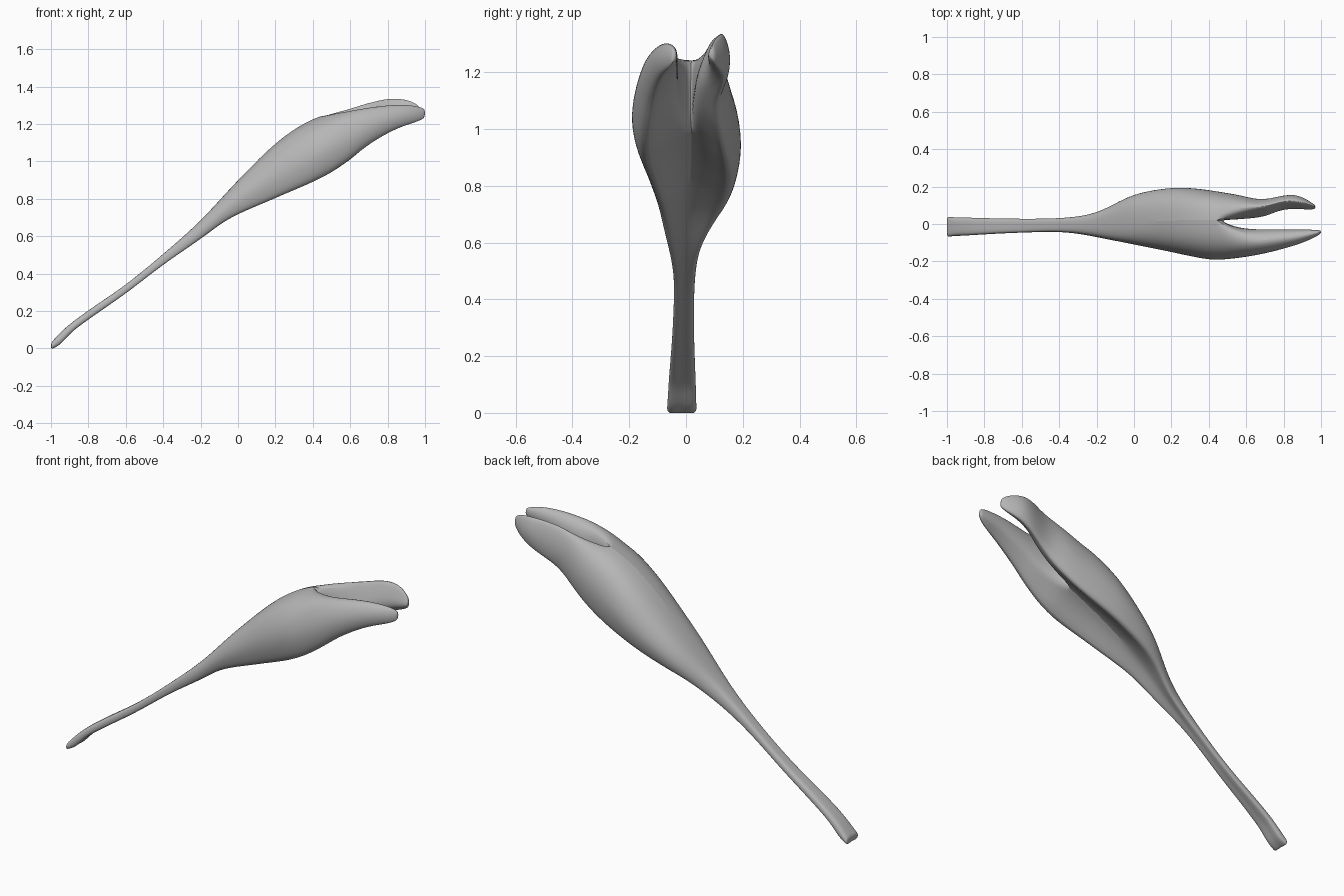
import bpy
import bmesh
from math import radians

cube = bpy.data.objects.get("Cube")
if cube:
    bpy.data.objects.remove(cube)

SPLIT, BODY_STEPS, PRONG_STEPS = 0.46, 28, 10


def curve(*keys):
    """Return a smooth function through (x, value) keys."""
    def slope(i):
        a, b = keys[max(i - 1, 0)], keys[min(i + 1, len(keys) - 1)]
        return (b[1] - a[1]) / (b[0] - a[0])

    def value(x):
        x = min(max(x, keys[0][0]), keys[-1][0])
        i = 0
        while i < len(keys) - 2 and x > keys[i + 1][0]:
            i += 1
        (x0, v0), (x1, v1) = keys[i], keys[i + 1]
        w = x1 - x0
        t = (x - x0) / w
        s = 1 - t
        return (v0 * s * s * (1 + 2 * t) + v1 * t * t * (3 - 2 * t)
                + w * t * s * (slope(i) * s - slope(i + 1) * t))
    return value


# Side profile shared by both lobes, up to the cleft
low_body = [(-1, -.003), (-.96, .008), (-.9, .08), (-.6, .295), (-.4, .447),
            (-.2, .585), (-.05, .69), (.2, .8), (.46, .915)]
top_body = [(-1, .03), (-.93, .105), (-.8, .203), (-.6, .342), (-.4, .505),
            (-.2, .685), (0, .9), (.2, 1.095), (.34, 1.195), (.46, 1.248)]
centre = [(-1, -.015), (-.4, -.008), (.1, .015), (SPLIT, .02)]

# Half cross-sections (inward-outward, low-high); the last two points
# form the wall of the cleft
handle_section = [(0, 1), (.35, 1), (.67, .96), (.9, .85), (1.02, .5),
                  (.98, .2), (.87, .05), (.7, 0), (.45, 0), (.2, .02),
                  (0, .03), (0, .4), (0, .7)]
body_section = [(0, 1), (.35, .98), (.67, .89), (.9, .71), (1.02, .45),
                (.97, .22), (.87, .04), (.72, -.01), (.45, .12), (.2, .21),
                (0, .24), (0, .5), (0, .77)]
left_section = [(.42, .92), (.58, 1.02), (.75, .97), (.93, .76), (1.03, .5),
                (1, .25), (.88, .04), (.7, -.03), (.45, .04), (.2, .13),
                (.02, .25), (0, .45), (.2, .7)]
right_section = [(.2, .93), (.45, 1.02), (.7, .96), (.92, .76), (1.03, .5),
                 (1, .25), (.88, .05), (.7, -.02), (.48, .07), (.25, .18),
                 (.06, .3), (-.02, .53), (.04, .77)]
ARC = len(body_section) - 2

# Each lobe continues into its own prong
lobes = [
    dict(tip=.97, section=left_section,
         low=curve(*low_body, (.6, 1.01), (.7, 1.095), (.85, 1.18), (.97, 1.235)),
         top=curve(*top_body, (.6, 1.285), (.8, 1.335), (.9, 1.33), (.97, 1.305)),
         inner=curve(*centre, (.6, .027), (.7, .04), (.8, .077), (.97, .075)),
         outer=curve((-1, .037), (-.6, .028), (-.35, .035), (-.2, .063),
                     (0, .156), (.2, .193), (.35, .188), (.55, .156),
                     (.68, .13), (.86, .156), (.97, .105))),
    dict(tip=1.0, section=right_section,
         low=curve(*low_body, (.6, 1.01), (.7, 1.09), (.85, 1.175), (1, 1.225)),
         top=curve(*top_body, (.6, 1.273), (.8, 1.3), (.9, 1.302), (1, 1.29)),
         inner=curve(*centre, (.52, -.008), (.6, -.025), (.8, -.03), (1, -.03)),
         outer=curve((-1, -.067), (-.6, -.046), (-.35, -.046), (-.1, -.09),
                     (.15, -.14), (.4, -.19), (.5, -.188), (.7, -.155),
                     (.9, -.1), (1, -.055))),
]


def mix(a, b, t):
    """Blend two cross-sections, with t held between 0 and 1."""
    t = min(max(t, 0), 1)
    return [(p[0] + (q[0] - p[0]) * t, p[1] + (q[1] - p[1]) * t)
            for p, q in zip(a, b)]


def ring(bm, lobe, x, shrink=1.0):
    """Add the cross-section vertices of one lobe at x."""
    section = mix(handle_section, body_section, (x + .4) / .5)
    section = mix(section, lobe["section"], (x - SPLIT) / .2)
    y0, y1 = lobe["inner"](x), lobe["outer"](x)
    z0, z1 = lobe["low"](x), lobe["top"](x)
    verts = []
    for point in section:
        u, v = (.5 + (c - .5) * shrink for c in point)
        verts.append(bm.verts.new((x, y0 + (y1 - y0) * u, z0 + (z1 - z0) * v)))
    return verts


def skin(bm, a, b, closed):
    """Join two cross-sections, leaving the seam open along the body."""
    n = len(a)
    for i in range(n if closed else ARC - 1):
        j = (i + 1) % n
        bm.faces.new((a[i], a[j], b[j], b[i]))


bm = bmesh.new()
for lobe in lobes:
    # Handle and swelling body, with a tight ring at the blunt end
    body_x = [-1 + (SPLIT + 1) * i / BODY_STEPS for i in range(BODY_STEPS + 1)]
    body_x.insert(1, -.99)
    body = [ring(bm, lobe, x) for x in body_x]
    for a, b in zip(body, body[1:]):
        skin(bm, a, b, False)
    bm.faces.new(body[0][:ARC])

    # Prong with a rounded tip
    reach = lobe["tip"] - SPLIT
    prong = [body[-1]]
    for i in range(1, PRONG_STEPS):
        prong.append(ring(bm, lobe, SPLIT + reach * i / PRONG_STEPS))
    prong.append(ring(bm, lobe, lobe["tip"] - .015, .88))
    prong.append(ring(bm, lobe, lobe["tip"], .6))
    for a, b in zip(prong, prong[1:]):
        skin(bm, a, b, True)
    bm.faces.new(prong[-1])

# Weld the two lobes along the seam
bmesh.ops.delete(bm, geom=[v for v in bm.verts if not v.link_faces], context='VERTS')
bmesh.ops.remove_doubles(bm, verts=bm.verts, dist=.0001)
bmesh.ops.recalc_face_normals(bm, faces=bm.faces)

mesh = bpy.data.meshes.new("forked_body")
bm.to_mesh(mesh)
bm.free()
forked_body = bpy.data.objects.new("forked_body", mesh)
bpy.context.collection.objects.link(forked_body)

# Plain grey surface
grey = bpy.data.materials.new("plain grey")
grey.use_nodes = True
colour = (.47, .47, .47, 1)
grey.diffuse_color = colour
grey.node_tree.nodes["Principled BSDF"].inputs["Base Color"].default_value = colour
mesh.materials.append(grey)

# Smooth finish
smooth = forked_body.modifiers.new("smooth", 'SUBSURF')
smooth.levels = smooth.render_levels = 2
bpy.ops.object.select_all(action='DESELECT')
forked_body.select_set(True)
bpy.context.view_layer.objects.active = forked_body
bpy.ops.object.shade_smooth_by_angle(angle=radians(50))
